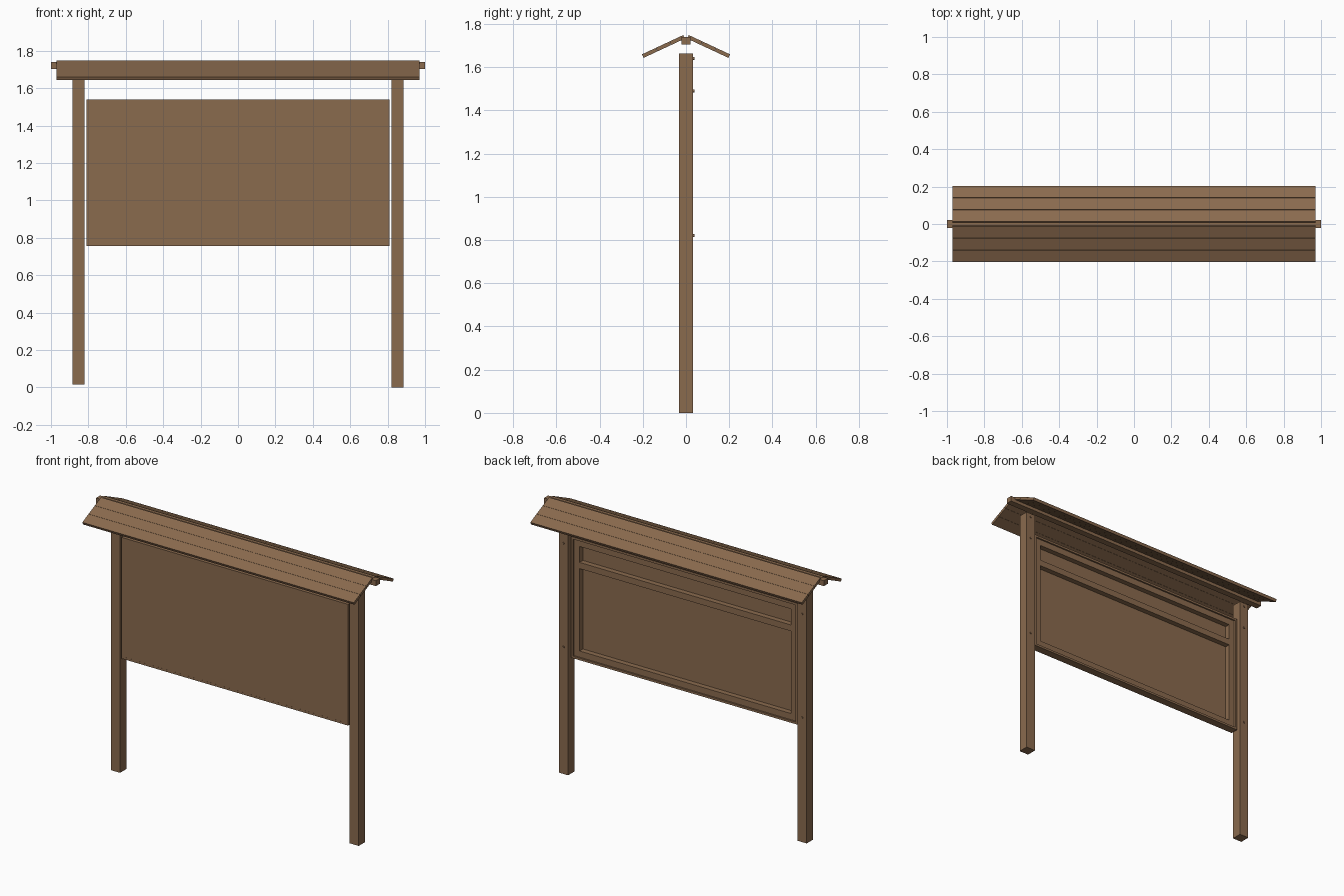
import bpy, math
from mathutils import Matrix, Vector

if "Cube" in bpy.data.objects:
    bpy.data.objects.remove(bpy.data.objects["Cube"])

wood = bpy.data.materials.new("brown wood")
wood.diffuse_color = (0.255, 0.145, 0.076, 1)
wood.use_nodes = True
wood.node_tree.nodes["Principled BSDF"].inputs["Base Color"].default_value = wood.diffuse_color

FACES = [(0, 1, 3, 2), (4, 6, 7, 5), (0, 4, 5, 1), (2, 3, 7, 6), (0, 2, 6, 4), (1, 5, 7, 3)]


def box(name, xs, ys, zs, matrix=Matrix()):
    """Flat-faced board given by its extents, optionally moved by a matrix."""
    verts = [matrix @ Vector((x, y, z)) for x in xs for y in ys for z in zs]
    mesh = bpy.data.meshes.new(name)
    mesh.from_pydata(verts, [], FACES)
    mesh.materials.append(wood)
    obj = bpy.data.objects.new(name, mesh)
    bpy.context.collection.objects.link(obj)
    return obj


def frame(name, x, z0, z1, w, ys):
    """Four boards around a rectangle of half width x."""
    box(name + "_left", (-x, -x + w), ys, (z0, z1))
    box(name + "_right", (x - w, x), ys, (z0, z1))
    box(name + "_bottom", (-x + w, x - w), ys, (z0, z0 + w))
    box(name + "_top", (-x + w, x - w), ys, (z1 - w, z1))


# posts, the left one slightly shorter, with screw heads on the back
for side, label, foot in ((-1, "left", 0.016), (1, "right", 0.0)):
    box(label + "_post", sorted((side * 0.82, side * 0.886)), (-0.033, 0.033), (foot, 1.663))
    for i, z in enumerate((0.82, 1.49, 1.64)):
        bpy.ops.mesh.primitive_cylinder_add(
            vertices=12, radius=0.007, depth=0.01,
            location=(side * 0.853, 0.034, z), rotation=(math.pi / 2, 0, 0))
        screw = bpy.context.object
        screw.name = f"{label}_post_screw_{i + 1}"
        screw.data.materials.append(wood)

# display board: thin edge trim, front sheet, battens and cross rail behind
frame("board_trim", 0.809, 0.757, 1.54, 0.014, (-0.033, 0.018))
box("board_sheet", (-0.795, 0.795), (-0.0325, -0.026), (0.771, 1.526))
frame("board_batten", 0.795, 0.771, 1.526, 0.04, (-0.026, 0.008))
box("board_cross_rail", (-0.755, 0.755), (-0.026, 0.008), (1.343, 1.383))

# ridge beam
box("ridge_beam", (-1, 1), (-0.021, 0.021), (1.704, 1.739))

# roof: three planks on each slope
for side, label in ((-1, "front"), (1, "back")):
    slope = Matrix.Translation((0, side * 0.013, 1.748)) @ Matrix.Rotation(-side * math.radians(25), 4, 'X')
    for i in range(3):
        a, b = i * 0.0705, i * 0.0705 + 0.0695
        box(f"{label}_roof_plank_{i + 1}", (-0.97, 0.97),
            sorted((side * a, side * b)), (-0.018, 0), slope)

# make all face directions consistent
import bmesh
for obj in bpy.data.objects:
    bm = bmesh.new()
    bm.from_mesh(obj.data)
    bmesh.ops.recalc_face_normals(bm, faces=bm.faces)
    bm.to_mesh(obj.data)
    bm.free()
